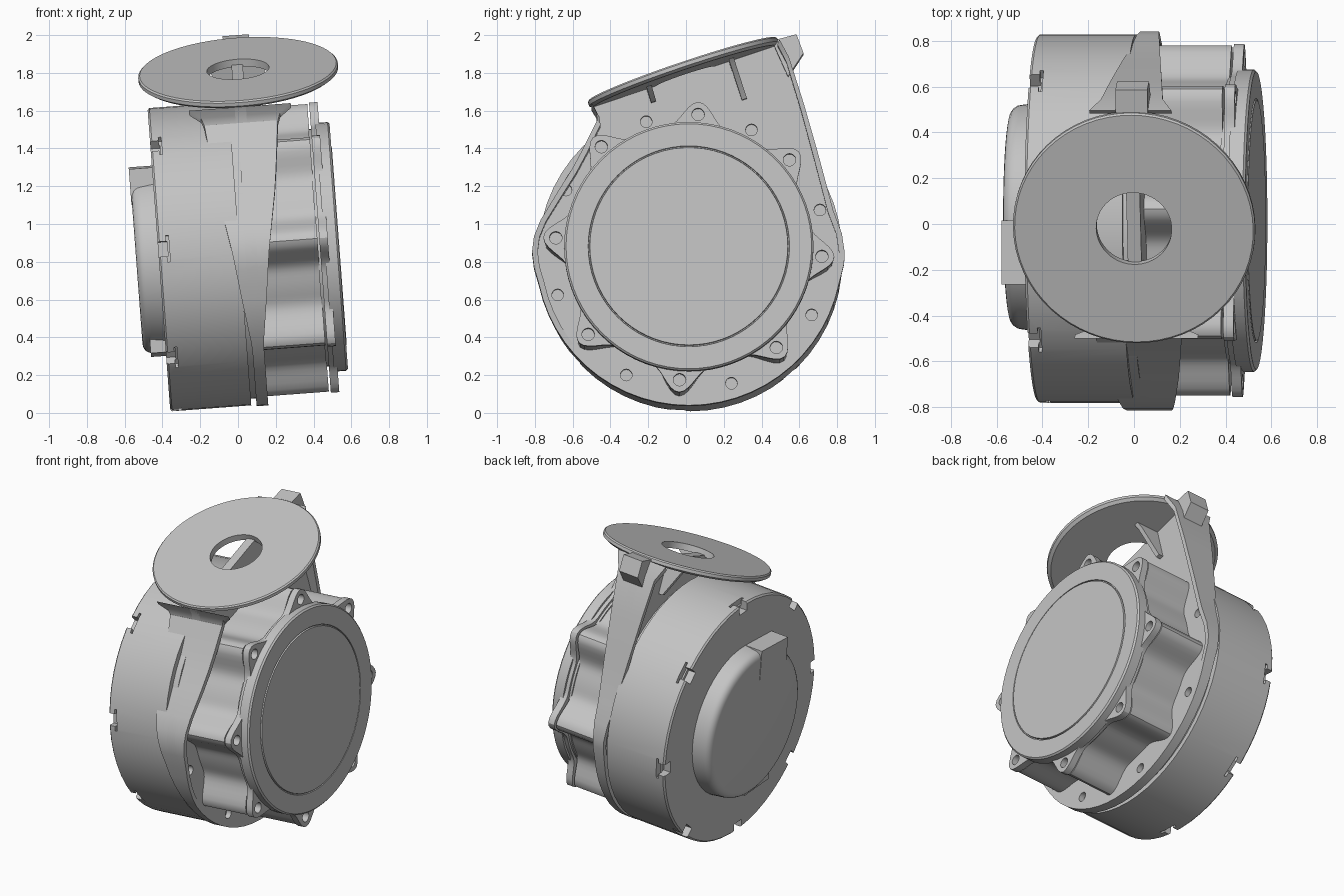
import bpy, bmesh, math
from mathutils import Matrix, Vector

cube = bpy.data.objects.get("Cube")
if cube:
    bpy.data.objects.remove(cube, do_unlink=True)

grey = bpy.data.materials.new("light grey")
grey.use_nodes = True
COL = (0.55, 0.55, 0.55, 1)
grey.diffuse_color = COL
grey.node_tree.nodes["Principled BSDF"].inputs["Base Color"].default_value = COL

# Working frame: X runs along the drum axis, the whole assembly leans slightly
LEAN = Matrix.Translation((0, 0.015, 0.842)) @ Matrix.Rotation(math.radians(-4.3), 4, 'Y')


def finish(name, bm):
    bmesh.ops.recalc_face_normals(bm, faces=bm.faces)
    me = bpy.data.meshes.new(name)
    bm.to_mesh(me)
    bm.free()
    me.materials.append(grey)
    ob = bpy.data.objects.new(name, me)
    bpy.context.collection.objects.link(ob)
    return ob


def skin(name, rings, closed):
    """Join rings of points; close the tube on itself or cap both ends."""
    bm = bmesh.new()
    vs = [[bm.verts.new(p) for p in r] for r in rings]
    n = len(vs[0])
    for i in range(len(vs) if closed else len(vs) - 1):
        a, b = vs[i], vs[(i + 1) % len(vs)]
        for j in range(n):
            k = (j + 1) % n
            bm.faces.new((a[j], a[k], b[k], b[j]))
    if not closed:
        bm.faces.new(vs[0])
        bm.faces.new(vs[-1])
    return finish(name, bm)


def lathe(name, profile, n=64, closed=False, v=0.0, w=0.0):
    rings = [[(u, v + r * math.cos(2 * math.pi * j / n), w + r * math.sin(2 * math.pi * j / n))
              for j in range(n)] for u, r in profile]
    return skin(name, rings, closed)


def prism(name, outline, u0, u1):
    return skin(name, [[(u, v, w) for v, w in outline] for u in (u0, u1)], False)


def spin(ob, deg):
    ob.data.transform(Matrix.Rotation(math.radians(deg), 4, 'X'))
    return ob


def polar(r, deg):
    return r * math.cos(math.radians(deg)), r * math.sin(math.radians(deg))


def cut(ob, cutters):
    for c in cutters:
        c.hide_render = True
        m = ob.modifiers.new("cut", 'BOOLEAN')
        m.operation = 'DIFFERENCE'
        m.solver = 'EXACT'
        m.object = c
    bpy.context.view_layer.update()
    dg = bpy.context.evaluated_depsgraph_get()
    me = bpy.data.meshes.new_from_object(ob.evaluated_get(dg))
    ob.modifiers.clear()
    ob.data = me
    for c in cutters:
        bpy.data.objects.remove(c, do_unlink=True)


def lerp(table, x):
    if x <= table[0][0]:
        return table[0][1]
    for (x0, y0), (x1, y1) in zip(table, table[1:]):
        if x <= x1:
            return y0 + (y1 - y0) * (x - x0) / (x1 - x0)
    return table[-1][1]


parts = []
STEPS = [45 * k - 4 for k in range(8)]

# Motor drum with T-shaped slots round its outer end
drum = lathe("motor_drum", [(-0.42, 0.795), (-0.41, 0.805), (0.01, 0.805), (0.01, 0.77), (0.05, 0.77)], 56, v=0.008)
slots = []
for a in STEPS:
    box = [(0.745, -0.04), (0.9, -0.04), (0.9, 0.04), (0.745, 0.04)]
    bar = [(0.765, -0.07), (0.9, -0.07), (0.9, 0.07), (0.765, 0.07)]
    slots.append(spin(prism("slot", box, -0.5, -0.37), a))
    slots.append(spin(prism("slot_bar", bar, -0.375, -0.36), a))
cut(drum, slots)
parts.append(drum)

# Raised cover on the motor end, with cable blocks above and below
edge = [(-0.49 - 0.05 * math.sin(t * math.pi / 8), 0.44 + 0.05 * math.cos(t * math.pi / 8)) for t in range(5)]
parts.append(lathe("motor_cover", [(-0.41, 0.5)] + edge, 64, v=0.015))
parts.append(prism("upper_cable_block", [(-0.28, 0.3), (0.0, 0.3), (0.0, 0.5), (-0.28, 0.49)], -0.543, -0.41))
parts.append(prism("lower_cable_block", [(-0.24, -0.3), (0.02, -0.3), (0.02, -0.51), (-0.24, -0.49)], -0.5, -0.41))


# Gearbox: scalloped housing with eight bolt columns
def lobes(base, tip):
    pts = []
    for j in range(192):
        a = 360 * j / 192
        k = (1 + math.cos(math.radians(8 * (a + 4)))) / 2
        pts.append(polar(base + (tip - base) * k ** 3.2, a))
    return pts


housing = prism("gearbox_housing", lobes(0.62, 0.765), 0.09, 0.425)
seam = lathe("gearbox_seam", [(0.42, 0.63), (0.445, 0.63)])
ears = prism("gearbox_ear_plate", lobes(0.645, 0.772), 0.435, 0.48)
cut(ears, [lathe("bolt_hole", [(0.4, 0.033), (0.6, 0.033)], 20, v=polar(0.706, a)[0], w=polar(0.706, a)[1])
           for a in STEPS])
cover = lathe("gearbox_cover", [(0.46, 0.66), (0.525, 0.66), (0.535, 0.65), (0.535, 0.533), (0.526, 0.531),
                                (0.526, 0.526), (0.538, 0.524)], 72)
parts += [housing, seam, ears, cover]

# Bracket outline, from the front top corner down, round and up the back
front = [(-0.515, 0.775), (-0.49, 0.73), (-0.485, 0.69), (-0.56, 0.54), (-0.62, 0.43), (-0.69, 0.32),
         (-0.785, 0.165), (-0.82, 0.08), (-0.83, 0.0), (-0.82, -0.08)]
bottom = [polar(0.812, a) for a in range(192, 350, 6)]
back = [(0.822, -0.06), (0.825, 0.0), (0.81, 0.1), (0.765, 0.22), (0.69, 0.5), (0.61, 0.78), (0.53, 1.03), (0.48, 1.12)]
outline = front + bottom + back

# Flange and web plate with eight holes
web = prism("bracket_web", outline, 0.04, 0.1)
cut(web, [lathe("flange_hole", [(0.065, 0.031), (0.2, 0.031)], 20, v=polar(0.73, a)[0], w=polar(0.73, a)[1])
          for a in range(18, 378, 45)])
parts.append(web)

# Tapering bracket rim that widens towards the round pad
FRONT_W = [(-0.5, 0.03), (-0.25, 0.065), (0, 0.097), (0.35, 0.157), (0.69, 0.195), (0.73, 0.21), (0.775, 0.27)]
BACK_W = [(-0.5, 0.03), (0, 0.04), (1.03, 0.135), (1.12, 0.18)]
rim = []
for v, w in outline:
    h = lerp(FRONT_W if v < 0 else BACK_W, w)
    s = 1 - 0.03 / math.hypot(v, w)
    rim.append([(0.068 - h, v, w), (0.068 + h, v, w), (0.068 + h, v * s, w * s), (0.068 - h, v * s, w * s)])
parts.append(skin("bracket_rim", rim, False))

# Tilted round pad with a central hole
TILT = math.radians(18.6)
PAD = Matrix.Translation((0.073, -0.035, 0.975)) @ Matrix.Rotation(TILT, 4, 'X')
pad = lathe("round_pad", [(0, 0.165), (0, 0.522), (-0.008, 0.53), (-0.028, 0.53), (-0.042, 0.51), (-0.042, 0.165)],
            64, closed=True)
pad.data.transform(PAD @ Matrix.Rotation(math.radians(-90), 4, 'Y'))
parts.append(pad)

# Gussets under the pad, on both sides of the web
for name, y, depth in (("front_gusset", -0.2, 0.12), ("back_gusset", 0.26, 0.26)):
    for side, tag in ((1, "left"), (-1, "right")):
        tri = [(0, -0.03), (side * 0.2, -0.03), (side * 0.16, -0.07), (side * 0.06, -depth), (0, -depth)]
        g = skin(tag + "_" + name, [[(x, y + d, z) for x, z in tri] for d in (-0.014, 0.014)], False)
        g.data.transform(PAD)
        parts.append(g)

# Small tab behind the pad
parts.append(prism("back_tab", [(0.44, 1.12), (0.57, 1.155), (0.607, 1.055), (0.525, 0.93)], 0.005, 0.145))

# Lean everything and smooth the curved faces
for ob in parts:
    ob.data.transform(LEAN)
    ob.data.update()
bpy.ops.object.select_all(action='DESELECT')
for ob in parts:
    ob.select_set(True)
bpy.context.view_layer.objects.active = parts[0]
bpy.ops.object.shade_smooth_by_angle(angle=math.radians(30))
